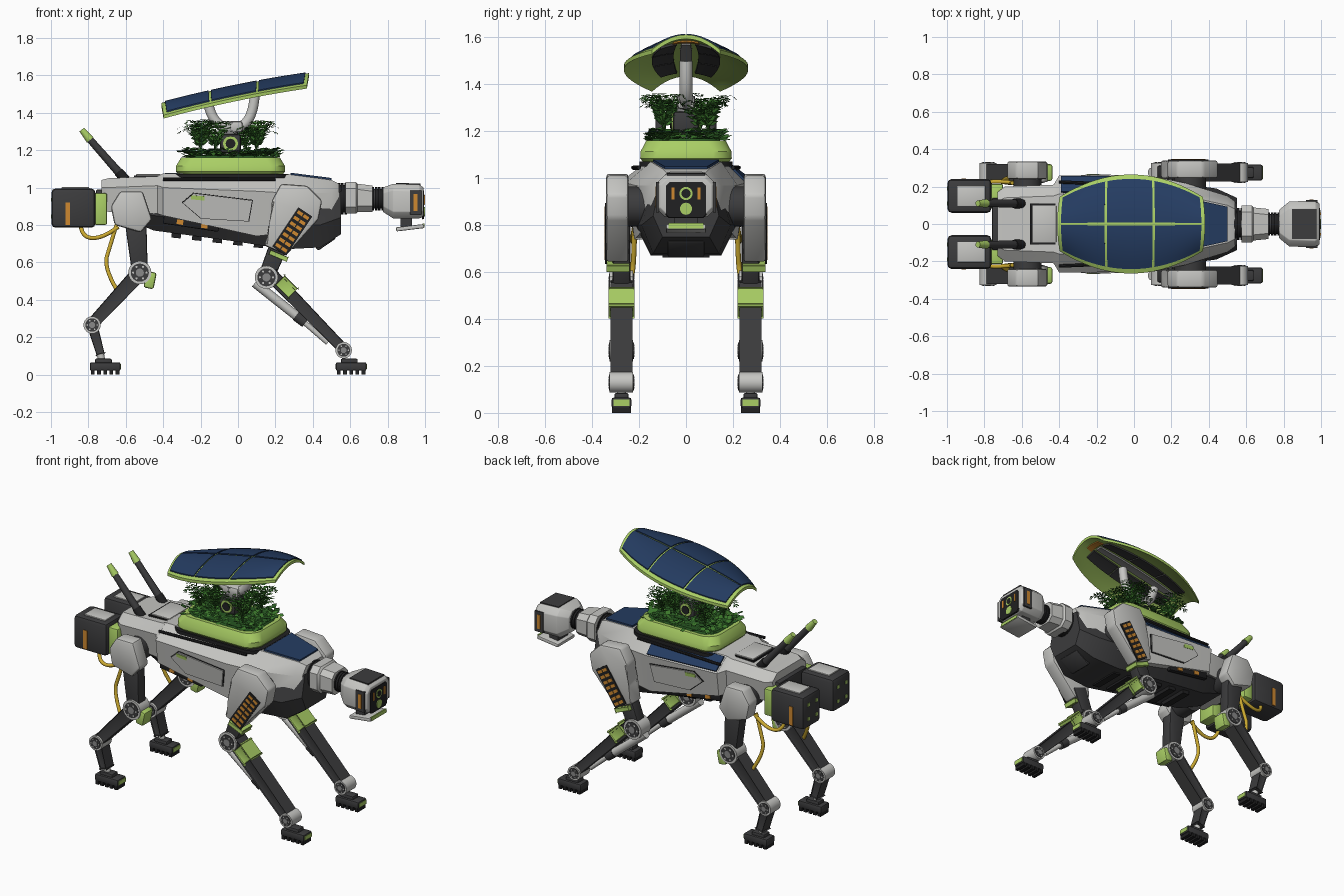
import bpy, bmesh, math, random
from mathutils import Vector, Matrix

random.seed(4)
if "Cube" in bpy.data.objects:
    bpy.data.objects.remove(bpy.data.objects["Cube"])


def material(name, r, g, b):
    m = bpy.data.materials.new(name)
    m.use_nodes = True
    m.diffuse_color = (r, g, b, 1)
    m.node_tree.nodes["Principled BSDF"].inputs["Base Color"].default_value = (r, g, b, 1)
    return m


PALE = material("pale grey", .56, .56, .54)
MID = material("mid grey", .25, .25, .25)
DARK = material("charcoal", .045, .045, .047)
BLACK = material("near black", .015, .015, .016)
LIME = material("lime green", .4, .62, .13)
NAVY = material("solar blue", .018, .045, .12)
LEAF = material("leaf green", .045, .19, .025)
DEEP = material("deep leaf green", .02, .09, .015)
ORANGE = material("orange", .62, .25, .03)
YELLOW = material("yellow", .6, .4, .03)


def finish(name, bm, mat, bevel=0, smooth=True):
    if bevel:
        bmesh.ops.bevel(bm, geom=list(bm.edges), offset=bevel, segments=2, profile=.5, affect='EDGES')
    if smooth:
        bmesh.ops.recalc_face_normals(bm, faces=list(bm.faces))
    me = bpy.data.meshes.new(name)
    bm.to_mesh(me)
    bm.free()
    me.materials.append(mat)
    ob = bpy.data.objects.new(name, me)
    bpy.context.scene.collection.objects.link(ob)
    if smooth:
        bpy.ops.object.select_all(action='DESELECT')
        ob.select_set(True)
        bpy.context.view_layer.objects.active = ob
        bpy.ops.object.shade_smooth_by_angle(angle=math.radians(32))
    return ob


def box(name, at, size, mat, tilt=0, bevel=0, taper=1):
    bm = bmesh.new()
    bmesh.ops.create_cube(bm, size=1)
    for v in bm.verts:
        k = taper if v.co.z > 0 else 1
        v.co = Vector((v.co.x * size[0] * k, v.co.y * size[1], v.co.z * size[2]))
    bm.transform(Matrix.Translation(at) @ Matrix.Rotation(tilt, 4, 'Y'))
    return finish(name, bm, mat, bevel)


def limb(name, p, q, y, wide, deep, mat, taper=1, bevel=.01):
    # Bar from p to q in the x-z plane
    dx, dz = q[0] - p[0], q[1] - p[1]
    return box(name, ((p[0] + q[0]) / 2, y, (p[1] + q[1]) / 2), (wide, deep, math.hypot(dx, dz)),
               mat, math.atan2(dx, dz), bevel, taper)


def rod(name, p, q, r, mat, r2=None, sides=20):
    p, q = Vector(p), Vector(q)
    bm = bmesh.new()
    bmesh.ops.create_cone(bm, cap_ends=True, segments=sides, radius1=r, radius2=r if r2 is None else r2,
                          depth=(q - p).length)
    turn = Vector((0, 0, 1)).rotation_difference(q - p).to_matrix().to_4x4()
    bm.transform(Matrix.Translation((p + q) / 2) @ turn)
    return finish(name, bm, mat)


def loft(name, rings, mat, bevel=0):
    bm = bmesh.new()
    rows = [[bm.verts.new(p) for p in ring] for ring in rings]
    n = len(rows[0])
    for a, b in zip(rows, rows[1:]):
        for i in range(n):
            bm.faces.new((a[i], a[(i + 1) % n], b[(i + 1) % n], b[i]))
    bm.faces.new(rows[0])
    bm.faces.new(rows[-1][::-1])
    return finish(name, bm, mat, bevel)


def plate(name, pts, mat, thick=.008):
    # Flat plate raised along its outward normal
    pts = [Vector(p) for p in pts]
    n = (pts[1] - pts[0]).cross(pts[2] - pts[0]).normalized()
    return loft(name, [[p - n * thick / 3 for p in pts], [p + n * thick for p in pts]], mat)


def prism(name, outline, y0, y1, mat, bevel=0):
    return loft(name, [[(x, y, z) for x, z in outline] for y in (y0, y1)], mat, bevel)


def octagon(x, w, lo, hi, c):
    half = [(w - c, lo), (w, lo + c), (w, hi - c), (w - c, hi)]
    return [(x, y, z) for y, z in half] + [(x, -y, z) for y, z in reversed(half)]


def tube(name, pts, r, mat):
    cu = bpy.data.curves.new(name, 'CURVE')
    cu.dimensions = '3D'
    cu.bevel_depth, cu.bevel_resolution, cu.use_fill_caps = r, 3, True
    sp = cu.splines.new('NURBS')
    sp.points.add(len(pts) - 1)
    for q, p in zip(sp.points, pts):
        q.co = (*p, 1)
    sp.use_endpoint_u, sp.order_u = True, 3
    cu.materials.append(mat)
    ob = bpy.data.objects.new(name, cu)
    bpy.context.scene.collection.objects.link(ob)
    return ob


# Body shell: x, then width and height of top, shoulder and lower edge
def hull(name, rows, mat):
    loft(name, [[(r[0], y, z) for y, z in list(zip(r[1::2], r[2::2]))] +
                [(r[0], -y, z) for y, z in reversed(list(zip(r[1::2], r[2::2])))] for r in rows], mat)


hull("body_shell", [(-.73, .12, 1.04, .17, 1.0, .15, .88), (-.69, .14, 1.05, .2, 1.0, .17, .87),
                    (-.43, .15, 1.06, .21, 1.01, .2, .86), (-.4, .16, 1.075, .26, 1.0, .24, .85),
                    (.1, .16, 1.075, .255, .98, .22, .74), (.27, .15, 1.07, .22, .97, .2, .76),
                    (.5, .1, 1.04, .15, .97, .15, .82), (.54, .08, 1.02, .12, .97, .12, .84)], PALE)
hull("lower_hull", [(-.62, .15, .9, .15, .88, .1, .84), (-.45, .19, .9, .19, .85, .12, .77),
                    (0, .2, .85, .21, .8, .14, .71), (.25, .2, .85, .215, .8, .15, .67),
                    (.44, .16, .9, .19, .8, .14, .68), (.55, .11, .98, .14, .84, .1, .75)], DARK)
for i in range(6):
    box("belly_rib", (-.33 + i * .11, 0, .745 - i * .013), (.05, .2, .03), BLACK, .1)
box("chest_block", (.46, 0, .72), (.12, .16, .06), DARK, -.6, .01)
box("rear_deck_plate", (-.48, 0, 1.065), (.13, .2, .014), PALE, 0, .005)
box("rear_deck_seam", (-.48, 0, 1.06), (.15, .22, .01), BLACK)
box("rear_crossbar", (-.73, 0, .94), (.06, .28, .1), DARK, 0, .01)
plate("nose_solar_panel", [(.28, -.14, 1.071), (.5, -.092, 1.043), (.5, .092, 1.043), (.28, .14, 1.071)], NAVY)
plate("back_solar_panel", [(-.39, .252, 1.007), (-.39, .168, 1.07), (.1, .168, 1.07), (.1, .25, .986)], NAVY)


def flank(x, t, s, out):
    # Point on the side of the shell: t runs from lower edge to shoulder
    k = (x + .4) / .5
    low, top = Vector((x, .24 - .02 * k, .85 - .11 * k)), Vector((x, .26 - .005 * k, 1 - .02 * k))
    p = low.lerp(top, t)
    return (p.x, s * (p.y + out), p.z)


for s in (-1, 1):
    side = "back" if s > 0 else "front"
    order = s
    corners = [(-.3, .55), (-.2, .15), (.06, .3), (.08, .8), (-.24, .88)][::-order]
    plate(side + "_flank_seam", [flank(x, t, s, .001) for x, t in corners], BLACK, .004)
    plate(side + "_flank_panel", [flank(-.1 + (x + .1) * .97, .52 + (t - .52) * .95, s, .003) for x, t in corners], PALE)
    tag = [(-.25, .68), (-.18, .68), (-.18, .8), (-.25, .8)][::-order]
    plate(side + "_flank_tag", [flank(x, t, s, .01) for x, t in tag], LIME, .004)
    rod(side + "_deck_rail", (-.4, s * .225, 1.045), (.2, s * .2, 1.045), .009, BLACK, sides=8)
    box(side + "_vent_strip", (-.25, s * .205, .81), (.3, .03, .05), BLACK, .15, .006)
    for i in range(2):
        box(side + "_marker_light", (-.31 + i * .13, s * .222, .815 - i * .02), (.035, .008, .025), ORANGE, .15)

    # Rear equipment boxes, hoses and antennas
    box(side + "_bracket", (-.735, s * .15, .885), (.07, .13, .17), LIME, 0, .01)
    box(side + "_rear_box", (-.88, s * .15, .89), (.235, .18, .21), DARK, 0, .022)
    box(side + "_box_lid", (-.87, s * .15, .996), (.15, .11, .012), PALE, 0, .004)
    box(side + "_box_light", (-.91, s * .24, .86), (.026, .008, .12), ORANGE)
    for dy in (-.04, .04):
        for dz in (-.045, .045):
            box(side + "_box_stud", (-.998, s * .15 + dy, .89 + dz), (.006, .02, .02), LIME)
    tube(side + "_short_hose", [(-.84, s * .2, .79), (-.83, s * .22, .73), (-.72, s * .23, .73), (-.64, s * .22, .79)],
         .011, YELLOW)
    tube(side + "_long_hose", [(-.65, s * .22, .8), (-.68, s * .22, .7), (-.72, s * .23, .57), (-.64, s * .26, .44)],
         .011, YELLOW)
    y = s * .11
    rod(side + "_antenna_mount", (-.6, y, 1.04), (-.64, y, 1.085), .026, BLACK)
    rod(side + "_antenna", (-.61, y, 1.05), (-.79, y, 1.255), .023, DARK, .019)
    rod(side + "_antenna_tip", (-.79, y, 1.255), (-.835, y, 1.31), .023, LIME, .016)

    # Legs
    yl = s * .275

    def joint(name, x, z, r):
        for part, k, w, mat in (("_rim", 1, .05, PALE), ("_disc", .78, .053, DARK), ("_hub", .35, .056, MID)):
            rod(name + part, (x, yl - w, z), (x, yl + w, z), r * k, mat, sides=24)
        for i in range(6):
            a = i * math.pi / 3
            bx, bz = x + math.cos(a) * r * .57, z + math.sin(a) * r * .57
            rod(name + "_bolt", (bx, yl - .056, bz), (bx, yl + .056, bz), r * .1, PALE, sides=6)

    def foot(name, x):
        box(name, (x, yl, .043), (.165, .085, .045), DARK, 0, .01)
        box(name + "_bridge", (x - .01, yl, .07), (.09, .06, .03), DARK, 0, .008)
        box(name + "_toe", (x + .079, yl, .043), (.012, .07, .026), LIME)
        for i in range(5):
            box(name + "_tread", (x - .066 + i * .033, yl, .012), (.02, .08, .024), BLACK)

    a = "left_" + side
    rod(a + "_hip_axle", (.3, s * .15, .88), (.3, s * .28, .88), .085, DARK)
    prism(a + "_thigh_cover", [(.18, .93), (.23, 1.02), (.37, 1.01), (.45, .93), (.43, .83), (.26, .64),
                               (.14, .69), (.18, .8)], s * .245, s * .34, PALE, .014)
    limb(a + "_vent_plate", (.22, .66), (.36, .87), s * .341, .09, .008, BLACK, 1, 0)
    for i in range(7):
        k = i / 6
        for d in (-.019, .019):
            box(a + "_vent_bar", (.232 + .116 * k + d * .83, s * .345, .678 + .174 * k - d * .55), (.032, .006, .018),
                ORANGE, .58)
    limb(a + "_thigh_trim", (.17, .655), (.265, .615), s * .29, .025, .09, LIME, 1, .004)
    limb(a + "_thigh", (.15, .52), (.23, .72), yl, .085, .075, DARK, 1.2)
    joint(a + "_knee", .152, .52, .062)
    limb(a + "_shank", (.18, .53), (.56, .14), yl, .075, .075, DARK, .75)
    limb(a + "_knee_guard", (.225, .505), (.295, .435), yl, .07, .092, LIME)
    rod(a + "_piston", (.09, yl, .49), (.33, yl, .3), .025, PALE)
    rod(a + "_piston_collar", (.31, yl, .315), (.36, yl, .277), .028, DARK)
    rod(a + "_piston_rod", (.33, yl, .3), (.48, yl, .17), .014, PALE)
    joint(a + "_ankle", .565, .13, .044)
    foot(a + "_foot", .605)

    b = "right_" + side
    rod(b + "_hip_axle", (-.57, s * .13, .88), (-.57, s * .28, .88), .075, DARK)
    prism(b + "_hip_cover", [(-.68, .9), (-.63, .98), (-.51, .98), (-.46, .83), (-.52, .76), (-.66, .8)],
          s * .24, s * .335, PALE, .014)
    limb(b + "_thigh", (-.525, .55), (-.55, .85), yl, .085, .075, DARK, 1.4)
    joint(b + "_knee", -.525, .545, .062)
    box(b + "_knee_guard", (-.47, yl, .505), (.055, .09, .09), LIME, .2, .012)
    limb(b + "_shank", (-.53, .54), (-.78, .27), yl, .085, .07, DARK, .75)
    joint(b + "_ankle", -.78, .265, .046)
    limb(b + "_lower_shank", (-.775, .25), (-.735, .11), yl, .055, .06, DARK, .8)
    rod(b + "_foot_link", (-.74, yl, .13), (-.725, yl, .06), .019, PALE)
    foot(b + "_foot", -.71)

# Neck and head
for x0, n, r in ((.535, 3, .085), (.715, 4, .062)):
    for i in range(n):
        rod("neck_bellows", (x0 + i * .017, 0, .94), (x0 + i * .017 + .013, 0, .94), r, BLACK)
    rod("neck_core", (x0 - .01, 0, .94), (x0 + .08, 0, .94), r * .85, DARK)
loft("neck", [octagon(.575, .1, .86, 1.03, .035), octagon(.63, .1, .86, 1.03, .035),
              octagon(.64, .088, .87, 1.02, .03), octagon(.72, .08, .87, 1.01, .03)], PALE)
loft("head", [octagon(.775, .075, .87, 1.0, .03), octagon(.83, .12, .835, 1.02, .035),
              octagon(.97, .125, .835, 1.015, .035), octagon(.992, .11, .845, 1.0, .03)], PALE, .004)
loft("face", [octagon(.985, .087, .83, .985, .015), octagon(.995, .085, .832, .983, .015)], BLACK)
box("head_top_panel", (.91, 0, 1.018), (.13, .16, .01), DARK, .03)
for s in (-1, 1):
    box("head_side_panel", (.95, s * .121, .92), (.06, .012, .13), DARK)
    box("head_side_light", (.95, s * .126, .92), (.022, .008, .09), ORANGE)
    box("face_light", (.996, s * .055, .935), (.006, .012, .05), ORANGE)
rod("eye_ring", (.99, 0, .935), (.998, 0, .935), .028, LIME)
rod("eye_lens", (.99, 0, .935), (1, 0, .935), .019, BLACK)
rod("lower_eye", (.99, 0, .87), (.999, 0, .87), .026, LIME)
box("jaw", (.92, 0, .785), (.15, .17, .022), PALE, -.12, .006)
box("jaw_trim", (.992, 0, .797), (.01, .15, .022), LIME, -.12)
box("jaw_hinge", (.9, 0, .82), (.06, .1, .06), DARK)


# Planter tub with rounded corners
def rounded(z, w, d, c=.09):
    ring = []
    for i in range(24):
        a = math.tau * (i + .5) / 24
        x, y = math.cos(a), math.sin(a)
        ring.append((-.04 + math.copysign(w - c, x) + c * x, math.copysign(d - c, y) + c * y, z))
    return ring


loft("planter_base", [rounded(1.05, .31, .2), rounded(1.072, .31, .2)], BLACK)
loft("planter_tub", [rounded(1.07, .28, .185), rounded(1.085, .292, .196), rounded(1.115, .292, .194),
                     rounded(1.16, .265, .17)], LIME)
loft("soil", [rounded(1.15, .25, .155), rounded(1.17, .235, .14)], DEEP)


# Leaves: each blade is a folded diamond
def blade(bm, root, along, across):
    mid = root + along * .5
    a, b, c, d = (bm.verts.new(p) for p in (root, mid + across, root + along, mid - across))
    bm.faces.new((a, b, c, d))


covers = {LEAF: bmesh.new(), DEEP: bmesh.new()}
for i in range(420):
    at = Vector((-.04 + random.uniform(-.25, .25), random.uniform(-.155, .155), random.uniform(1.16, 1.2)))
    a = random.uniform(0, math.tau)
    along = Vector((math.cos(a), math.sin(a), random.uniform(-.2, .5))) * .045
    blade(covers[LEAF if i % 2 else DEEP], at, along, Vector((-math.sin(a), math.cos(a), .3)) * .018)
for i, (fx, fy) in enumerate([(x, y) for x in (-.2, .1) for y in (-.095, .095)] + [(-.12, -.06), (.04, .06)]):
    for j in range(9):
        a = j * math.tau / 9 + i
        out, cross = Vector((math.cos(a), math.sin(a), 0)), Vector((-math.sin(a), math.cos(a), 0))
        reach, rise = random.uniform(.09, .14), random.uniform(.13, .2)
        bm = covers[LEAF if j % 3 else DEEP]
        spine = [Vector((fx, fy, 1.165)) + out * reach * t ** 1.5 + Vector((0, 0, rise * math.sin(t * 2.1)))
                 for t in (k / 9 for k in range(10))]
        for k in range(9):
            step = spine[k + 1] - spine[k]
            blade(bm, spine[k], step * 1.1, cross * .004)
            size = .05 * math.sin(math.pi * (k + 1) / 10.5)
            for sg in (-1, 1):
                if k > 1:
                    blade(bm, spine[k], cross * sg * size + step * .7, step * .32)
for mat, bm in covers.items():
    finish("foliage_" + mat.name.split()[0], bm, mat, smooth=False)

# Mast with forked support
rod("mast", (-.04, 0, 1.14), (-.04, 0, 1.35), .038, MID)
box("mast_housing", (-.04, 0, 1.235), (.11, .11, .1), DARK, 0, .015)
rod("mast_ring", (-.04, -.062, 1.235), (-.04, .062, 1.235), .04, LIME)
rod("mast_lens", (-.04, -.066, 1.235), (-.04, .066, 1.235), .026, BLACK)
box("mast_head", (-.035, 0, 1.325), (.12, .075, .06), PALE, 0, .015)
tube("fork", [(-.16, 0, 1.45), (-.14, 0, 1.36), (-.04, 0, 1.3), (.08, 0, 1.36), (.09, 0, 1.5)], .028, PALE)


# Solar canopy: u runs along the length, v across, both from -1 to 1
def canopy(u, v, lift):
    x = -.015 + .395 * u - .012 * u * v * v
    return Vector((x, v * (.265 - .12 * u * u), 1.538 + .08 * u - .012 * u * u - .065 * v * v + lift))


def patch(name, u0, u1, v0, v1, low, high, mat, n=8):
    loft_rows = []
    for i in range(n + 1):
        u = u0 + (u1 - u0) * i / n
        vs = [v0 + (v1 - v0) * j / n for j in range(n + 1)]
        loft_rows.append([canopy(u, v, high) for v in vs] + [canopy(u, v, low) for v in reversed(vs)])
    loft(name, loft_rows, mat)


patch("canopy_frame", -1, 1, -1, 1, -.012, .006, LIME, 14)
for u0, u1 in ((-.95, -.36), (-.33, .29), (.32, .95)):
    for s in (-1, 1):
        patch("canopy_solar_panel", u0, u1, s * .03, s * .91, .004, .012, NAVY)
        patch("canopy_under_plate", u0 * .8, u1 * .8, s * .2, s * .55, -.022, -.01, DARK, 4)
patch("canopy_spine", -.75, .75, -.1, .1, -.024, -.01, MID, 4)
patch("canopy_under_light", .78, .88, -.3, .3, -.018, -.01, ORANGE, 4)
